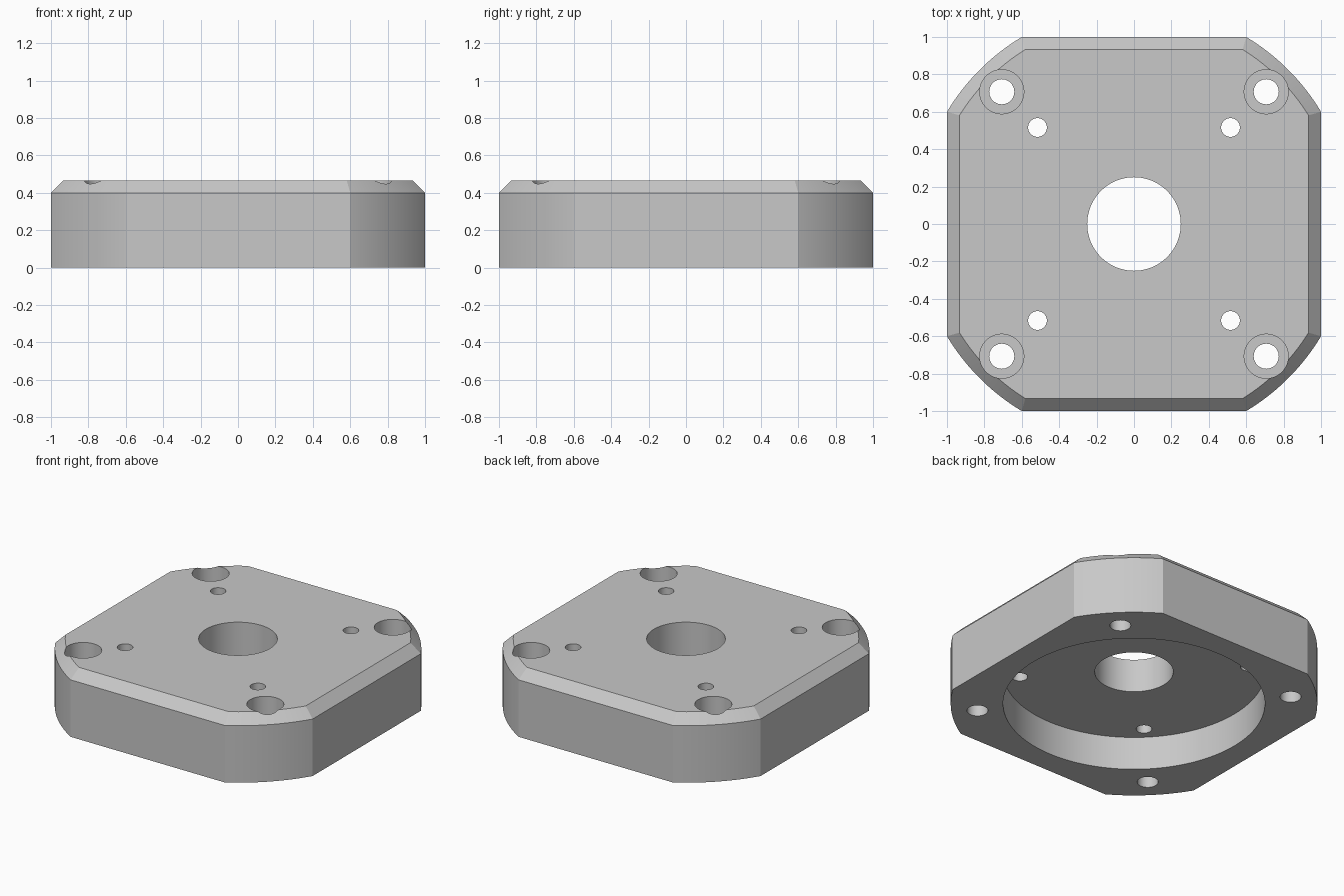
import bpy, bmesh, math

HEIGHT = 0.467
CHAMFER = 0.067
ARC_STEPS = 24

cube = bpy.data.objects.get("Cube")
if cube:
    bpy.data.objects.remove(cube, do_unlink=True)

grey = bpy.data.materials.new("machined grey")
grey.use_nodes = True
colour = (0.58, 0.58, 0.58, 1)
grey.diffuse_color = colour
grey.node_tree.nodes["Principled BSDF"].inputs["Base Color"].default_value = colour


def outline(half, radius):
    """Square with its corners rounded off by one large concentric circle."""
    start = math.acos(half / radius)
    span = math.pi / 2 - 2 * start
    return [(radius * math.cos(a), radius * math.sin(a))
            for q in range(4)
            for a in (q * math.pi / 2 + start + span * i / ARC_STEPS
                      for i in range(ARC_STEPS + 1))]


def make_plate():
    bm = bmesh.new()
    corner = math.hypot(1, 0.6)
    # bottom edge, chamfer start, chamfer top
    levels = [(0, 0), (HEIGHT - CHAMFER, 0), (HEIGHT, CHAMFER)]
    loops = [[bm.verts.new((x, y, z)) for x, y in outline(1 - inset, corner - inset)]
             for z, inset in levels]
    count = len(loops[0])
    for low, high in zip(loops, loops[1:]):
        for i in range(count):
            j = (i + 1) % count
            bm.faces.new((low[i], low[j], high[j], high[i]))
    bm.faces.new(loops[0][::-1])
    bm.faces.new(loops[-1])
    mesh = bpy.data.meshes.new("mounting_plate")
    bm.to_mesh(mesh)
    bm.free()
    obj = bpy.data.objects.new("mounting_plate", mesh)
    bpy.context.collection.objects.link(obj)
    mesh.materials.append(grey)
    return obj


def drill(obj, x, y, radius, bottom, top, sides=64):
    """Cut a vertical round hole and remove its cutter."""
    bpy.ops.mesh.primitive_cylinder_add(
        vertices=sides, radius=radius, depth=top - bottom,
        location=(x, y, (top + bottom) / 2))
    cutter = bpy.context.object
    cutter.name = "hole_cutter"
    cutter.hide_render = True
    cutter.data.materials.append(grey)
    mod = obj.modifiers.new("hole", 'BOOLEAN')
    mod.operation = 'DIFFERENCE'
    mod.solver = 'EXACT'
    mod.object = cutter
    bpy.ops.object.select_all(action='DESELECT')
    obj.select_set(True)
    bpy.context.view_layer.objects.active = obj
    bpy.ops.object.modifier_apply(modifier=mod.name)
    bpy.data.objects.remove(cutter, do_unlink=True)


plate = make_plate()

# round recess underneath and central bore
drill(plate, 0, 0, 0.833, -0.2, HEIGHT / 2, 128)
drill(plate, 0, 0, 0.25, -0.3, 0.8, 96)

# counterbored corner holes and small inner holes
for sx in (-1, 1):
    for sy in (-1, 1):
        drill(plate, sx * 0.707, sy * 0.707, 0.118, 0.3, 0.8)
        drill(plate, sx * 0.707, sy * 0.707, 0.067, -0.3, 0.9, 48)
        drill(plate, sx * 0.516, sy * 0.516, 0.05, -0.3, 0.9, 48)

bpy.ops.object.select_all(action='DESELECT')
plate.select_set(True)
bpy.context.view_layer.objects.active = plate
bpy.ops.object.shade_smooth_by_angle(angle=math.radians(20))
